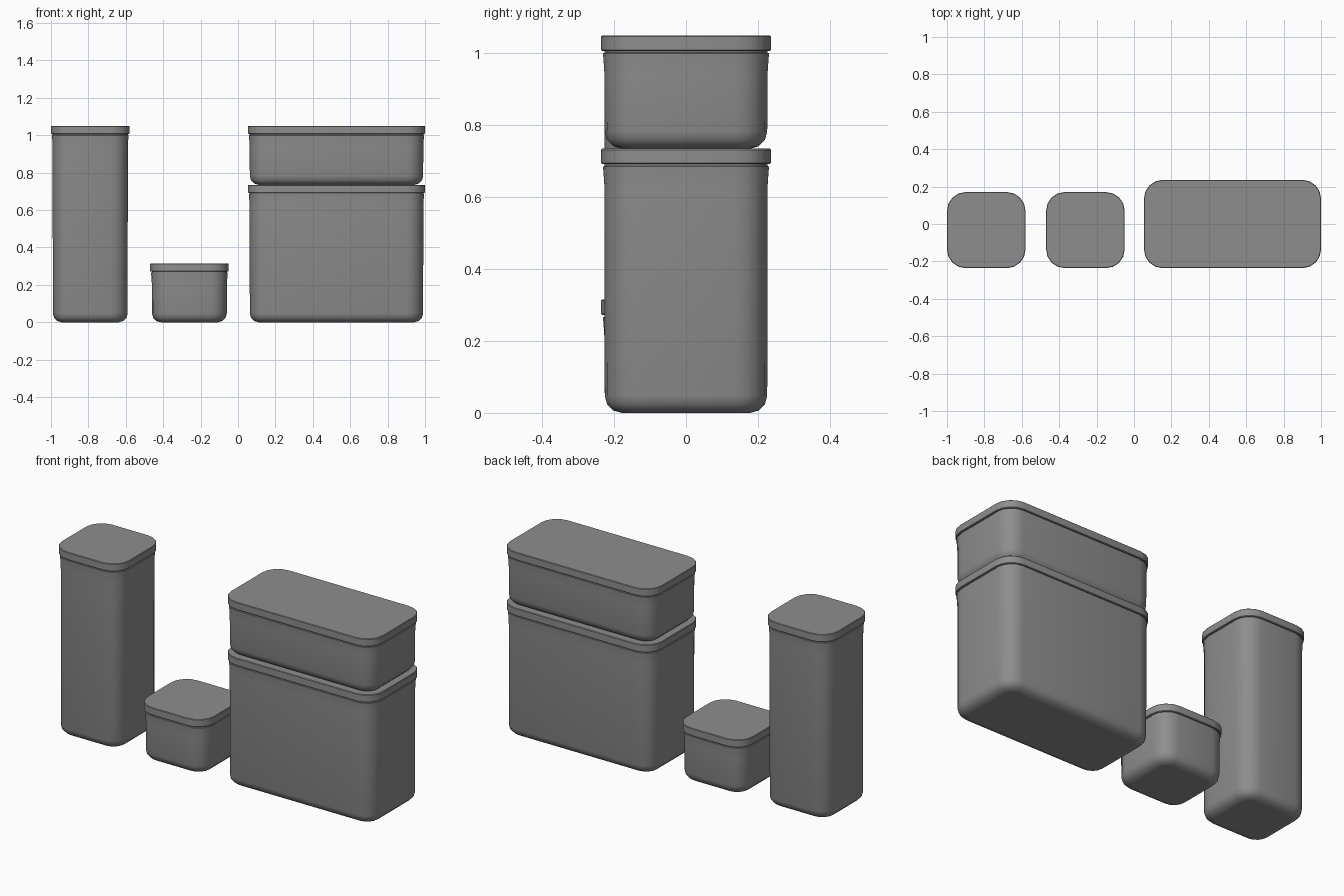
import bpy, bmesh, math

if "Cube" in bpy.data.objects:
    bpy.data.objects.remove(bpy.data.objects["Cube"])

grey = bpy.data.materials.new("dark_grey")
grey.diffuse_color = (0.27, 0.27, 0.27, 1)
grey.use_nodes = True
grey.node_tree.nodes["Principled BSDF"].inputs["Base Color"].default_value = grey.diffuse_color


def ring(bm, x0, x1, y0, y1, r, inset, z, segs=4):
    """Rounded rectangle of vertices, pulled in by inset."""
    r2 = max(r - inset, 0.02)
    x0, x1, y0, y1 = x0 + inset, x1 - inset, y0 + inset, y1 - inset
    centres = [(x1 - r2, y1 - r2), (x0 + r2, y1 - r2), (x0 + r2, y0 + r2), (x1 - r2, y0 + r2)]
    verts = []
    for q, (cx, cy) in enumerate(centres):
        for i in range(segs + 1):
            a = math.pi / 2 * (q + i / segs)
            verts.append(bm.verts.new((cx + r2 * math.cos(a), cy + r2 * math.sin(a), z)))
    return verts


def loft(name, rect, r, profile):
    """Closed solid through rounded rectangles; profile is (inset, z) from bottom to top."""
    bm = bmesh.new()
    rings = [ring(bm, *rect, r, d, z) for d, z in profile]
    for a, b in zip(rings, rings[1:]):
        n = len(a)
        for i in range(n):
            bm.faces.new((a[i], a[(i + 1) % n], b[(i + 1) % n], b[i]))
    bm.faces.new(rings[0][::-1])
    bm.faces.new(rings[-1])
    mesh = bpy.data.meshes.new(name)
    bm.to_mesh(mesh)
    bm.free()
    mesh.materials.append(grey)
    ob = bpy.data.objects.new(name, mesh)
    bpy.context.collection.objects.link(ob)
    bpy.ops.object.select_all(action='DESELECT')
    ob.select_set(True)
    bpy.context.view_layer.objects.active = ob
    bpy.ops.object.shade_smooth_by_angle(angle=math.radians(35))
    for p in mesh.polygons[-2:]:  # flat end caps
        p.use_smooth = False


def container(name, rect, z0, z1):
    # Body: rounded base, slight draft, flared rim and a narrow neck under the lid
    f = 0.048
    body = []
    for i in range(4):
        a = math.pi / 2 * i / 3
        body.append((0.010 + f * (1 - math.sin(a)), z0 + f * (1 - math.cos(a))))
    body += [(0.009, z1 - 0.105), (0.007, z1 - 0.075), (0.005, z1 - 0.05),
             (0.009, z1 - 0.048), (0.009, z1 - 0.03)]
    loft(name + "_body", rect, 0.1, body)
    # Lid: flat slab with softened edges
    loft(name + "_lid", rect, 0.1,
         [(0.003, z1 - 0.043), (0, z1 - 0.040), (0, z1 - 0.003), (0.003, z1)])


SQUARE_Y = (-0.236, 0.171)
LARGE = (0.053, 1.0, -0.236, 0.236)
container("tall_container", (-1.0, -0.58, *SQUARE_Y), 0, 1.05)
container("small_container", (-0.47, -0.05, *SQUARE_Y), 0, 0.315)
container("large_lower_container", LARGE, 0, 0.735)
container("large_upper_container", LARGE, 0.735, 1.05)
